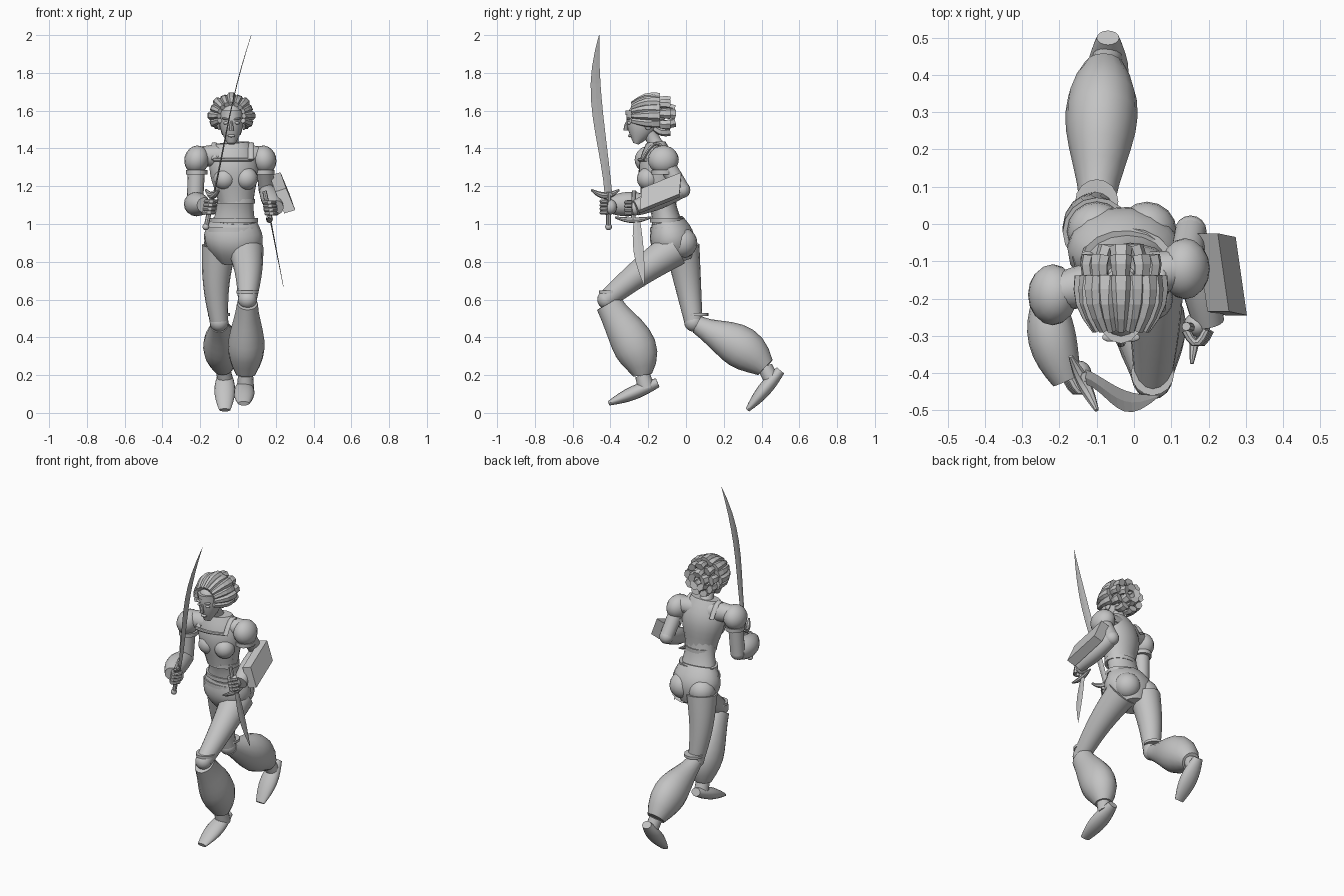
import bpy, bmesh, math
from mathutils import Vector, Matrix

if "Cube" in bpy.data.objects:
    bpy.data.objects.remove(bpy.data.objects["Cube"])

SIDEWAYS, UPWARD = Vector((1, 0, 0)), Vector((0, 0, 1))
shade = (.55, .55, .55, 1)
grey = bpy.data.materials.new("plain_grey")
grey.use_nodes = True
grey.diffuse_color = shade
grey.node_tree.nodes["Principled BSDF"].inputs["Base Color"].default_value = shade
smooth_objects = []


def finish(name, bm, smooth=True):
    bmesh.ops.recalc_face_normals(bm, faces=bm.faces)
    mesh = bpy.data.meshes.new(name)
    bm.to_mesh(mesh)
    bm.free()
    mesh.materials.append(grey)
    obj = bpy.data.objects.new(name, mesh)
    bpy.context.collection.objects.link(obj)
    if smooth:
        smooth_objects.append(obj)


def pair(value):
    """Width and depth radius, from one number or two."""
    return Vector(value if isinstance(value, tuple) else (value, value))


def limb(name, start, end, first, last, bulge=0, bow=(0, 0, 0), peak=1,
         sides=16, steps=8, ref=SIDEWAYS, smooth=True):
    """Tapered elliptical tube that swells by bulge and bends by bow."""
    start, end, bow = Vector(start), Vector(end), Vector(bow)
    first, last, bulge = pair(first), pair(last), pair(bulge)
    path, sizes = [], []
    for i in range(steps + 1):
        t = i / steps
        wave = math.sin(math.pi * t ** peak)
        path.append(start.lerp(end, t) + bow * wave)
        sizes.append(first.lerp(last, t) + bulge * wave)
    bm = bmesh.new()
    rings = []
    for i, (center, size) in enumerate(zip(path, sizes)):
        tangent = (path[min(i + 1, steps)] - path[max(i - 1, 0)]).normalized()
        across = (ref - tangent * ref.dot(tangent)).normalized()
        depth = tangent.cross(across)
        angles = [math.tau * k / sides for k in range(sides)]
        rings.append([bm.verts.new(center + across * math.cos(a) * size.x + depth * math.sin(a) * size.y)
                      for a in angles])
    for low, high in zip(rings, rings[1:]):
        for k in range(sides):
            after = (k + 1) % sides
            bm.faces.new((low[k], low[after], high[after], high[k]))
    bm.faces.new(rings[0])
    bm.faces.new(rings[-1])
    finish(name, bm, smooth)


def ball(name, center, size, tilt=0):
    bm = bmesh.new()
    bmesh.ops.create_uvsphere(bm, u_segments=16, v_segments=10, radius=1)
    turn = Matrix.Rotation(tilt, 4, "Y")
    bm.transform(Matrix.Translation(Vector(center)) @ turn @ Matrix.Diagonal((*size, 1)))
    finish(name, bm)


def band(name, center, size, height=.012):
    center, half = Vector(center), UPWARD * height
    limb(name, center - half, center + half, size, size, steps=1)


# Torso, with the shoulders twisted against the hips
shoulder_twist, hip_twist = Vector((1, .2, 0)), Vector((1, -.1, 0))
limb("pelvis", (-.03, -.04, .8), (-.02, -.1, 1.02), (.08, .07), (.12, .085),
     bulge=(.055, .04), ref=hip_twist)
limb("waist", (-.02, -.1, 1), (-.01, -.14, 1.18), (.115, .08), (.1, .08), bulge=-.01)
limb("bodice", (-.01, -.14, 1.12), (-.03, -.16, 1.43), (.095, .08), (.09, .05),
     bulge=(.04, .035), peak=1.3, ref=shoulder_twist)
limb("shoulder_yoke", (-.2, -.18, 1.36), (.12, -.12, 1.36), .05, .05, bulge=.015, ref=UPWARD)
for x in (-.07, .045):
    ball("bust", (x, -.2, 1.24), (.06, .06, .06))
for x in (-.1, .035):
    ball("buttock", (x, -.02, .9), (.08, .08, .08))
band("upper_belt", (-.02, -.1, 1.02), (.125, .09))
band("lower_belt", (-.025, -.09, .97), (.14, .1))
band("bodice_hem", (-.01, -.135, 1.12), (.1, .085))
limb("neckline_trim", (-.13, -.24, 1.34), (.07, -.21, 1.34), .01, .01, bow=(0, -.02, 0), sides=8, ref=UPWARD)
for x in (-.125, .07):
    limb("shoulder_strap", (x, -.23, 1.34), (x, -.08, 1.34), (.016, .008), (.016, .008),
         bow=UPWARD * .085, sides=8)

# Neck, head and face
hx = -.035
limb("neck", (hx, -.15, 1.4), (hx, -.2, 1.5), .045, .038, bulge=-.005)
ball("skull", (hx, -.21, 1.57), (.068, .1, .085))
limb("face", (hx, -.265, 1.425), (hx, -.22, 1.57), (.02, .015), (.067, .098), bulge=(.012, .015))
limb("nose", (hx, -.305, 1.55), (hx, -.318, 1.495), .006, .013, bow=(0, -.005, 0), sides=8)
ball("lips", (hx, -.296, 1.467), (.02, .012, .008))
for s in (-1, 1):
    ball("eye", (hx + s * .028, -.3, 1.535), (.015, .012, .008), s * .15)
    ball("brow", (hx + s * .029, -.304, 1.556), (.022, .012, .006), s * -.2)
    ball("ear", (hx + s * .066, -.2, 1.525), (.01, .02, .028))
band("headband", (hx, -.215, 1.59), (.07, .106))


# Chunky swept-back locks, fanned around the crown and the back of the head
def lock(name, angle, inner, outer, front, back, root):
    out = Vector((math.sin(angle), 0, math.cos(angle)))
    across = Vector((out.z, 0, -out.x))
    middle = Vector((hx, -.21, 1.57))
    limb(name, middle + out * inner + Vector((0, front, 0)), middle + out * outer + Vector((0, back, 0)),
         root, (.03, .022), bow=out * .02, sides=6, steps=4, ref=across, smooth=False)


for i in range(11):
    lock("crown_lock", math.radians(22 * i - 110), .066, .095 + i % 2 / 100, -.075, .07, .014)
for i in range(9):
    lock("back_lock", math.tau * i / 9, .05, .085, .03, .125, .018)
for i in range(5):
    lock("inner_lock", math.tau * i / 5, .02, .04, .04, .15, .018)

# Legs: the left strides forward, the right pushes off behind
left_knee, left_ankle = Vector((.05, -.42, .6)), Vector((.04, -.23, .2))
right_knee, right_ankle = Vector((-.1, .04, .48)), Vector((-.08, .42, .24))
limb("left_thigh", (.04, -.06, .87), left_knee, .095, .05, bow=(.01, 0, .01))
limb("right_thigh", (-.1, -.02, .88), right_knee, .092, .048, bow=(-.015, 0, 0))
for knee in (left_knee, right_knee):
    ball("knee", knee, (.05, .05, .05))
    band("knee_band", knee + Vector((0, .02, .04)), (.058, .06), .008)
limb("left_breeches", left_knee.lerp(left_ankle, .05), left_ankle, (.055, .07), .05,
     bulge=(.045, .055), bow=(0, .03, 0), peak=1.4)
limb("right_breeches", right_knee.lerp(right_ankle, .05), right_ankle, .048, .055,
     bulge=(.045, .06), bow=(0, .01, .02), peak=1.4)
limb("left_ankle", left_ankle, (.04, -.21, .13), .04, .045)
limb("right_ankle", right_ankle, (-.07, .45, .18), .04, .04)
limb("left_shoe", (.035, -.15, .16), (.03, -.41, .05), (.03, .025), (.03, .012), bulge=(.025, .018))
limb("right_shoe", (-.07, .5, .225), (-.07, .325, .015), (.03, .025), (.03, .012), bulge=(.025, .018))

# Puffed shoulders and arms
right_shoulder, left_shoulder = Vector((-.218, -.19, 1.34)), Vector((.137, -.12, 1.34))
right_elbow, left_elbow = Vector((-.228, -.2, 1.11)), Vector((.152, -.02, 1.18))
right_hand, left_hand = Vector((-.15, -.415, 1.09)), Vector((.17, -.285, 1.085))
for shoulder, tilt in ((right_shoulder, .25), (left_shoulder, -.25)):
    ball("shoulder_puff", shoulder, (.066, .082, .076), tilt)
    band("sleeve_cuff", shoulder - UPWARD * .065, (.056, .062))
limb("right_upper_arm", right_shoulder, right_elbow, .046, .043)
limb("left_upper_arm", left_shoulder, left_elbow, .046, .042)
for elbow in (right_elbow, left_elbow):
    ball("elbow", elbow, (.043, .043, .043))
limb("right_gauntlet", right_elbow, (-.18, -.42, 1.1), .045, .04, bulge=.022, bow=(-.015, 0, 0))
limb("left_gauntlet", left_elbow, (.2, -.265, 1.085), .04, .042, bulge=.012)

# Block shield strapped to the left forearm
bm = bmesh.new()
bmesh.ops.create_cube(bm, size=1)
axes = Matrix(((.058, .03, .048), (0, -.21, -.01), (.018, -.085, -.115))).to_4x4()
bm.transform(Matrix.Translation(Vector((.235, -.135, 1.165))) @ axes)
finish("forearm_shield", bm, False)


# Closed fists with four wrapped fingers
def fist(name, center, grip_axis):
    axis = Vector(grip_axis).normalized()
    ball(name + "_palm", center + Vector((0, .015, 0)), (.036, .034, .04))
    for i in range(4):
        knuckle = center + axis * (i - 1.5) * .02
        limb(name + "_finger", knuckle - SIDEWAYS * .025, knuckle + SIDEWAYS * .03, .012, .01,
             bow=(0, -.035, 0), sides=8, steps=5, ref=axis)


fist("right_hand", right_hand, (.2, 0, 1))
fist("left_hand", left_hand, (-.2, 0, 1))

# Long curved sword, held upright
limb("sword_grip", (-.17, -.41, .98), (-.13, -.41, 1.17), .013, .013, sides=8)
ball("sword_pommel", (-.17, -.41, .985), (.018, .018, .018))
limb("sword_guard", (-.1, -.5, 1.18), (-.17, -.355, 1.18), .006, .006, bulge=.012,
     bow=UPWARD * -.03, sides=8)
limb("sword_blade", (-.13, -.41, 1.15), (.07, -.46, 2), (.005, .02), .001, bulge=(0, .02),
     bow=(-.015, -.035, 0), peak=1.5, sides=4, steps=10, smooth=False)

# Short curved blade, held point down
limb("dagger_grip", (.172, -.28, 1.02), (.14, -.275, 1.175), .012, .012, sides=8)
limb("dagger_guard", (.155, -.375, 1.035), (.178, -.185, 1.035), .005, .005, bulge=.01,
     bow=UPWARD * -.015, sides=8)
limb("dagger_blade", (.17, -.26, 1.03), (.24, -.22, .67), (.004, .016), .001, bulge=(0, .018),
     bow=(0, -.01, 0), sides=4, smooth=False)

# Smooth shading with sharp creases kept
bpy.ops.object.select_all(action="DESELECT")
for obj in smooth_objects:
    obj.select_set(True)
bpy.context.view_layer.objects.active = smooth_objects[0]
bpy.ops.object.shade_smooth_by_angle(angle=math.radians(40))
